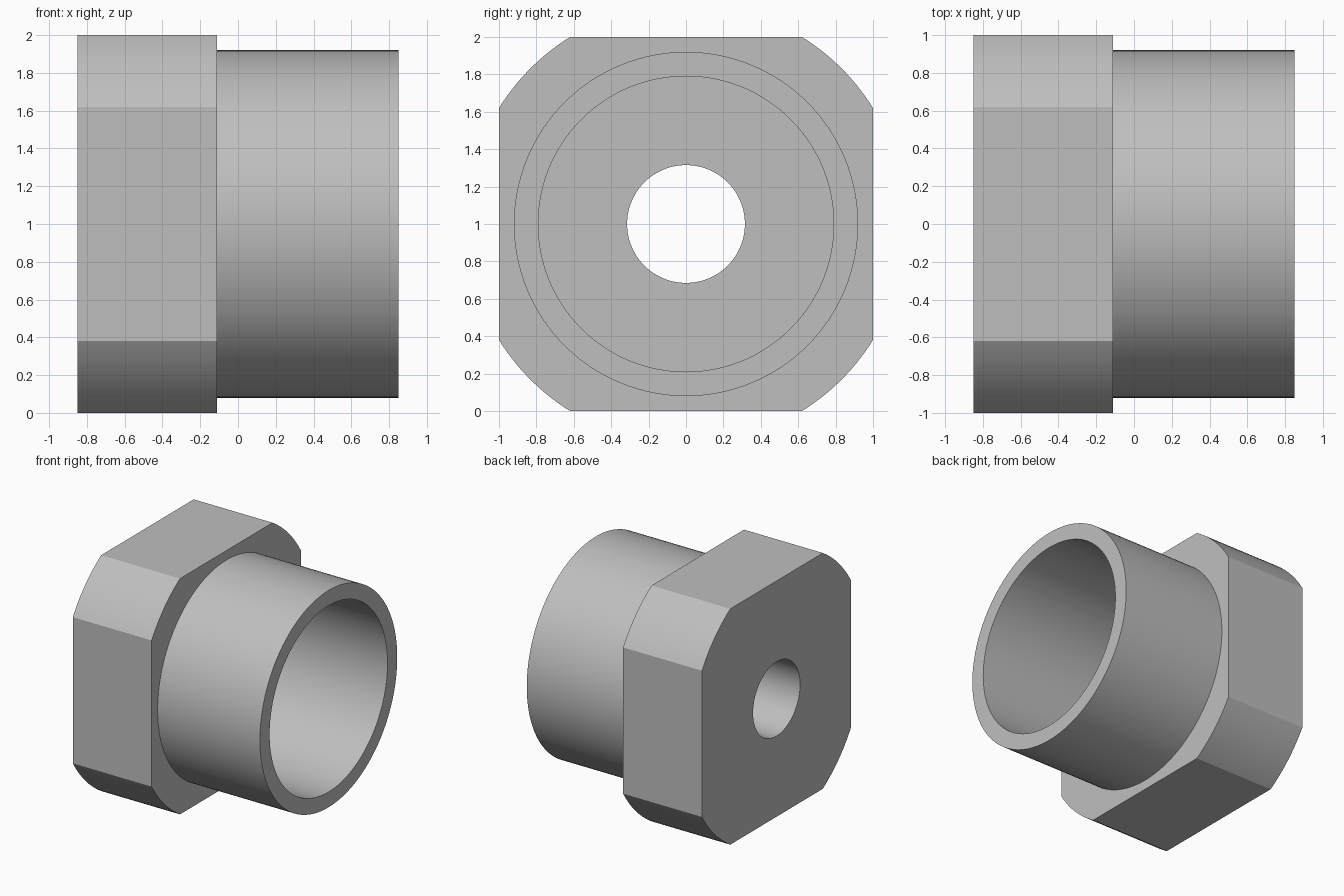
import bpy
import bmesh
import math

cube = bpy.data.objects.get("Cube")
if cube:
    bpy.data.objects.remove(cube, do_unlink=True)

# Main dimensions
HALF = 1.0            # half width across the flats
FLAT = 0.62           # half length of each flat
CORNER = math.hypot(HALF, FLAT)
TUBE, BORE, HOLE = 0.92, 0.79, 0.315
BACK, SHOULDER, FLOOR, MOUTH = -0.85, -0.11, -0.29, 0.85

# Plain grey metal
grey = bpy.data.materials.new("plain grey")
grey.use_nodes = True
colour = (0.52, 0.52, 0.52, 1)
grey.diffuse_color = colour
grey.node_tree.nodes["Principled BSDF"].inputs["Base Color"].default_value = colour

# Even steps round the axis, plus the exact ends of the flats
step = math.tau / 128
corner_angle = math.atan2(FLAT, HALF)
angles = [i * step for i in range(128)]
for q in range(4):
    for a in (corner_angle, -corner_angle):
        exact = (q * math.pi / 2 + a) % math.tau
        angles = [t for t in angles if abs(t - exact) > step * 0.4] + [exact]
angles.sort()


def circle(radius):
    return lambda t: radius


def rounded_square(t):
    return min(CORNER, HALF / max(abs(math.cos(t)), abs(math.sin(t))))


def turned_solid(name, stations):
    """Closed solid around the x axis from (x, outline) stations."""
    bm = bmesh.new()
    rings = [[bm.verts.new((x, f(t) * math.cos(t), HALF + f(t) * math.sin(t)))
              for t in angles] for x, f in stations]
    n = len(angles)
    for k, ring in enumerate(rings):
        after = rings[(k + 1) % len(rings)]
        for i in range(n):
            j = (i + 1) % n
            bm.faces.new((ring[i], ring[j], after[j], after[i]))
    bmesh.ops.recalc_face_normals(bm, faces=bm.faces)
    mesh = bpy.data.meshes.new(name)
    bm.to_mesh(mesh)
    bm.free()
    mesh.materials.append(grey)
    obj = bpy.data.objects.new(name, mesh)
    bpy.context.collection.objects.link(obj)
    bpy.ops.object.select_all(action="DESELECT")
    obj.select_set(True)
    bpy.context.view_layer.objects.active = obj
    bpy.ops.object.shade_smooth_by_angle(angle=math.radians(20))
    return obj


# Square flange, tube, wide bore and narrow through hole in one solid
turned_solid("flanged_sleeve", [
    (BACK, circle(HOLE)),
    (BACK, rounded_square),
    (SHOULDER, rounded_square),
    (SHOULDER, circle(TUBE)),
    (MOUTH, circle(TUBE)),
    (MOUTH, circle(BORE)),
    (FLOOR, circle(BORE)),
    (FLOOR, circle(HOLE)),
])
